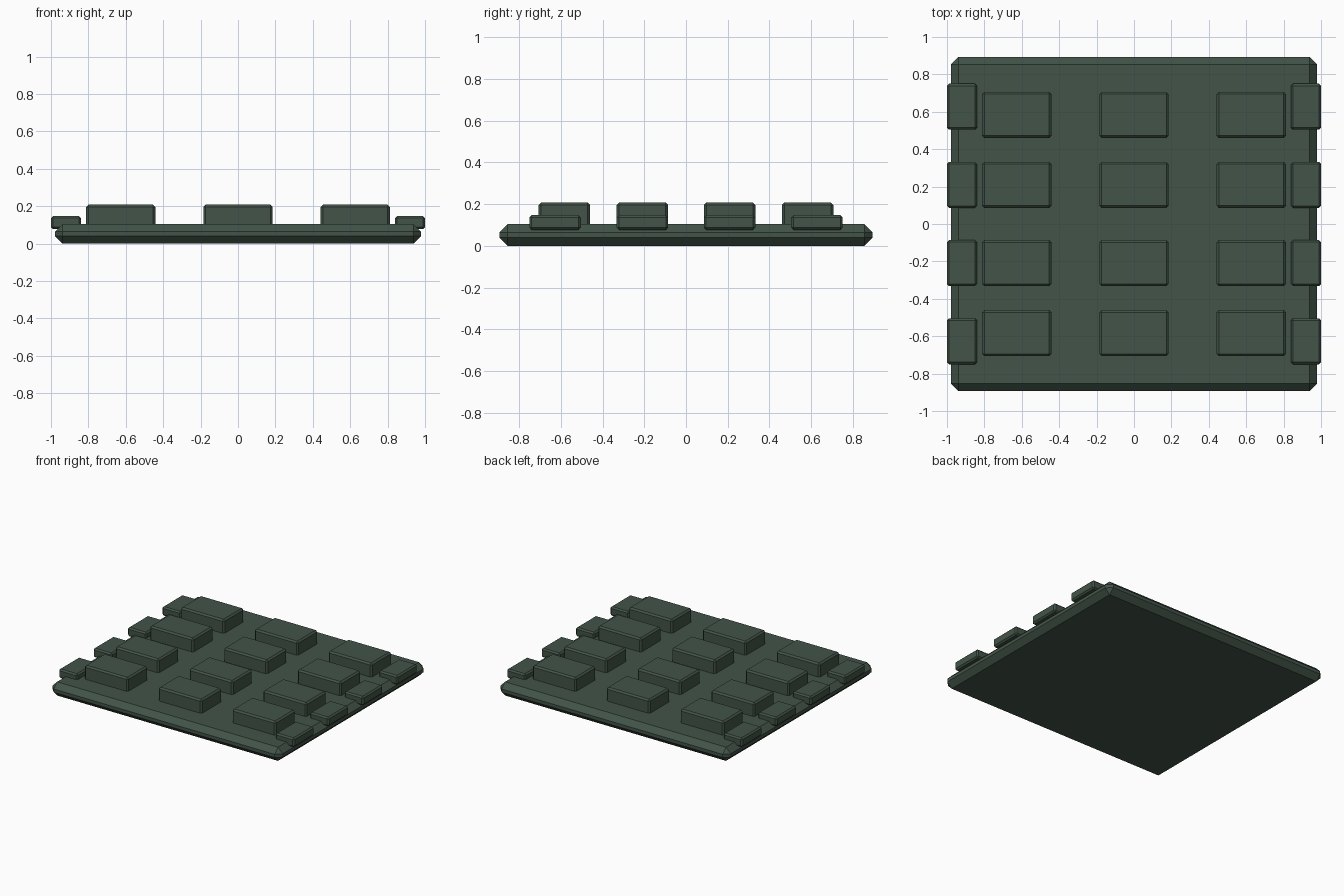
import bpy, bmesh
from mathutils import Matrix

if "Cube" in bpy.data.objects:
    bpy.data.objects.remove(bpy.data.objects["Cube"])

mat = bpy.data.materials.new("dark_green")
mat.diffuse_color = (0.055, 0.088, 0.065, 1)
mat.use_nodes = True
mat.node_tree.nodes["Principled BSDF"].inputs["Base Color"].default_value = mat.diffuse_color


def block(name, center, size, chamfer):
    """Box with one flat chamfer on every edge."""
    bm = bmesh.new()
    bmesh.ops.create_cube(bm, size=1, matrix=Matrix.Diagonal((*size, 1)))
    bmesh.ops.bevel(bm, geom=bm.edges[:], offset=chamfer, segments=1,
                    profile=0.5, affect='EDGES')
    mesh = bpy.data.meshes.new(name)
    bm.to_mesh(mesh)
    bm.free()
    mesh.materials.append(mat)
    obj = bpy.data.objects.new(name, mesh)
    obj.location = center
    bpy.context.collection.objects.link(obj)
    return obj


# Base plate
block("base_plate", (0, 0, 0.0525), (1.956, 1.788, 0.105), 0.04)

# Raised pads, three columns by four rows
for y in (-0.583, -0.209, 0.209, 0.583):
    for x in (-0.627, 0, 0.627):
        block("raised_pad", (x, y, 0.146), (0.37, 0.246, 0.125), 0.012)

# Low lugs overhanging both side edges
for y in (-0.627, -0.209, 0.209, 0.627):
    for side in (-1, 1):
        block("side_lug", (side * 0.92, y, 0.112), (0.16, 0.246, 0.07), 0.011)
